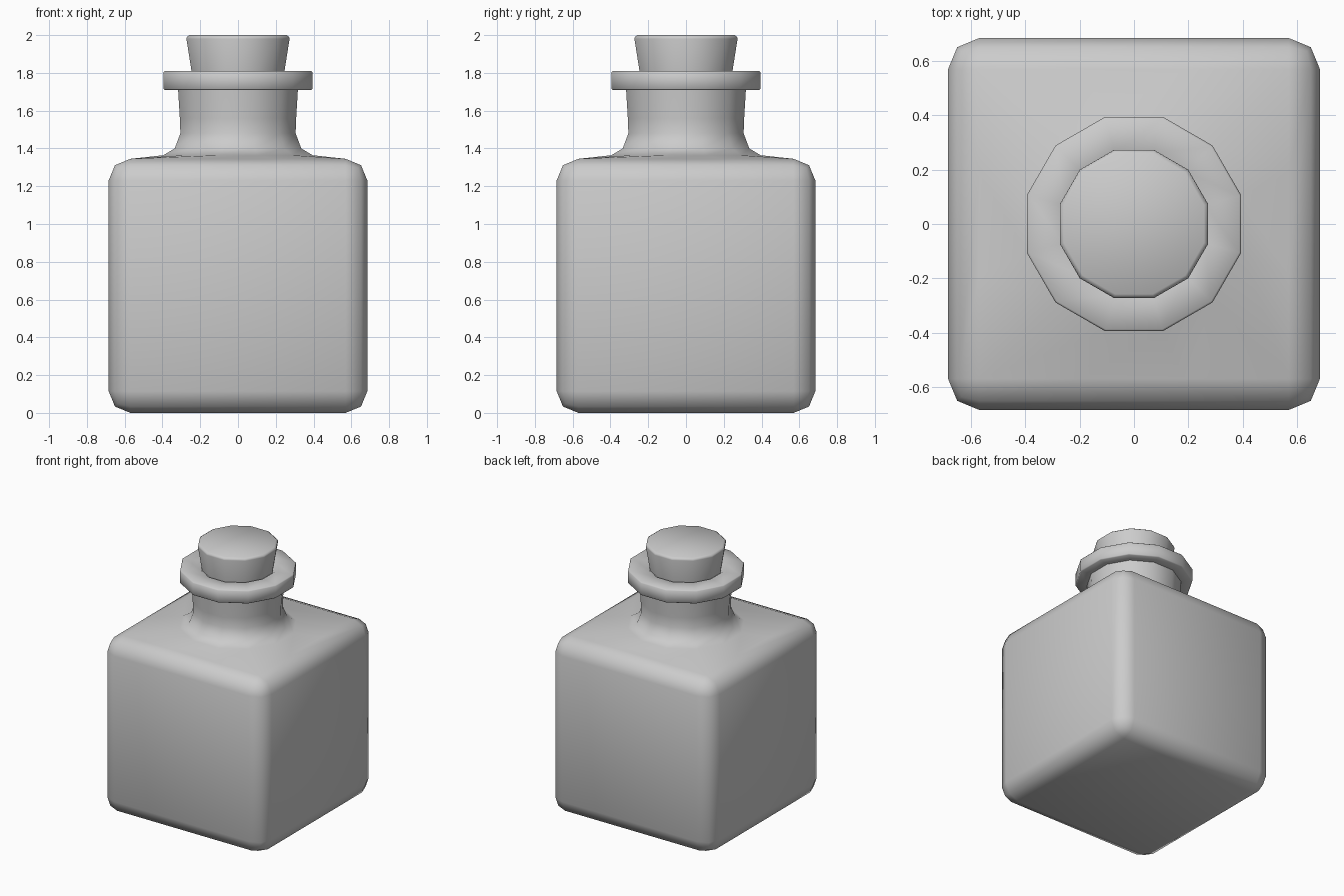
import bpy, bmesh, math

if "Cube" in bpy.data.objects:
    bpy.data.objects.remove(bpy.data.objects["Cube"])

SIDES = 12
STEP = 2 * math.pi / SIDES


def ring(bm, flat, z):
    """Twelve-sided ring; flat = distance from the axis to a side."""
    r = flat / math.cos(STEP / 2)
    return [bm.verts.new((r * math.cos((i + 0.5) * STEP), r * math.sin((i + 0.5) * STEP), z))
            for i in range(SIDES)]


def skin(bm, loop, profile):
    """Join a starting loop to rings along a profile and return the last ring."""
    for flat, z in profile:
        new = ring(bm, flat, z)
        for i in range(SIDES):
            j = (i + 1) % SIDES
            bm.faces.new((loop[i], loop[j], new[j], new[i]))
        loop = new
    return loop


def finish(bm, name):
    bmesh.ops.recalc_face_normals(bm, faces=bm.faces)
    mesh = bpy.data.meshes.new(name)
    bm.to_mesh(mesh)
    bm.free()
    obj = bpy.data.objects.new(name, mesh)
    bpy.context.collection.objects.link(obj)
    bpy.ops.object.select_all(action='DESELECT')
    obj.select_set(True)
    bpy.context.view_layer.objects.active = obj
    bpy.ops.object.shade_smooth_by_angle(angle=math.radians(60))
    return obj


# Bottle: rounded square body
W, H, B = 0.685, 1.345, 0.115
bm = bmesh.new()
bmesh.ops.create_cube(bm, size=1)
for v in bm.verts:
    v.co = (v.co.x * 2 * W, v.co.y * 2 * W, (v.co.z + 0.5) * H)
bmesh.ops.bevel(bm, geom=bm.edges[:], offset=B, segments=2, profile=0.5, affect='EDGES')

# Bottle: open the top, then flow the square into a round neck and collar
top = max(bm.faces, key=lambda f: f.calc_center_median().z)
edges = list(top.edges)
bmesh.ops.delete(bm, geom=[top], context='FACES_ONLY')
bmesh.ops.subdivide_edges(bm, edges=edges, cuts=2)
loop = sorted((v for v in bm.verts if v.co.z > H - 0.001),
              key=lambda v: math.atan2(v.co.y, v.co.x) % (2 * math.pi))
loop = skin(bm, loop, [
    (0.395, 1.364), (0.335, 1.40), (0.305, 1.48), (0.308, 1.56), (0.317, 1.71),
    (0.389, 1.71), (0.395, 1.716), (0.395, 1.803), (0.388, 1.81),
    (0.262, 1.81), (0.24, 1.795)])
bm.faces.new(loop)
finish(bm, "bottle")

# Stopper: tapered plug with a softened top edge
bm = bmesh.new()
base = ring(bm, 0.235, 1.74)
bm.faces.new(base)
bm.faces.new(skin(bm, base, [(0.273, 1.98), (0.271, 1.99), (0.258, 2.0)]))
finish(bm, "stopper")
